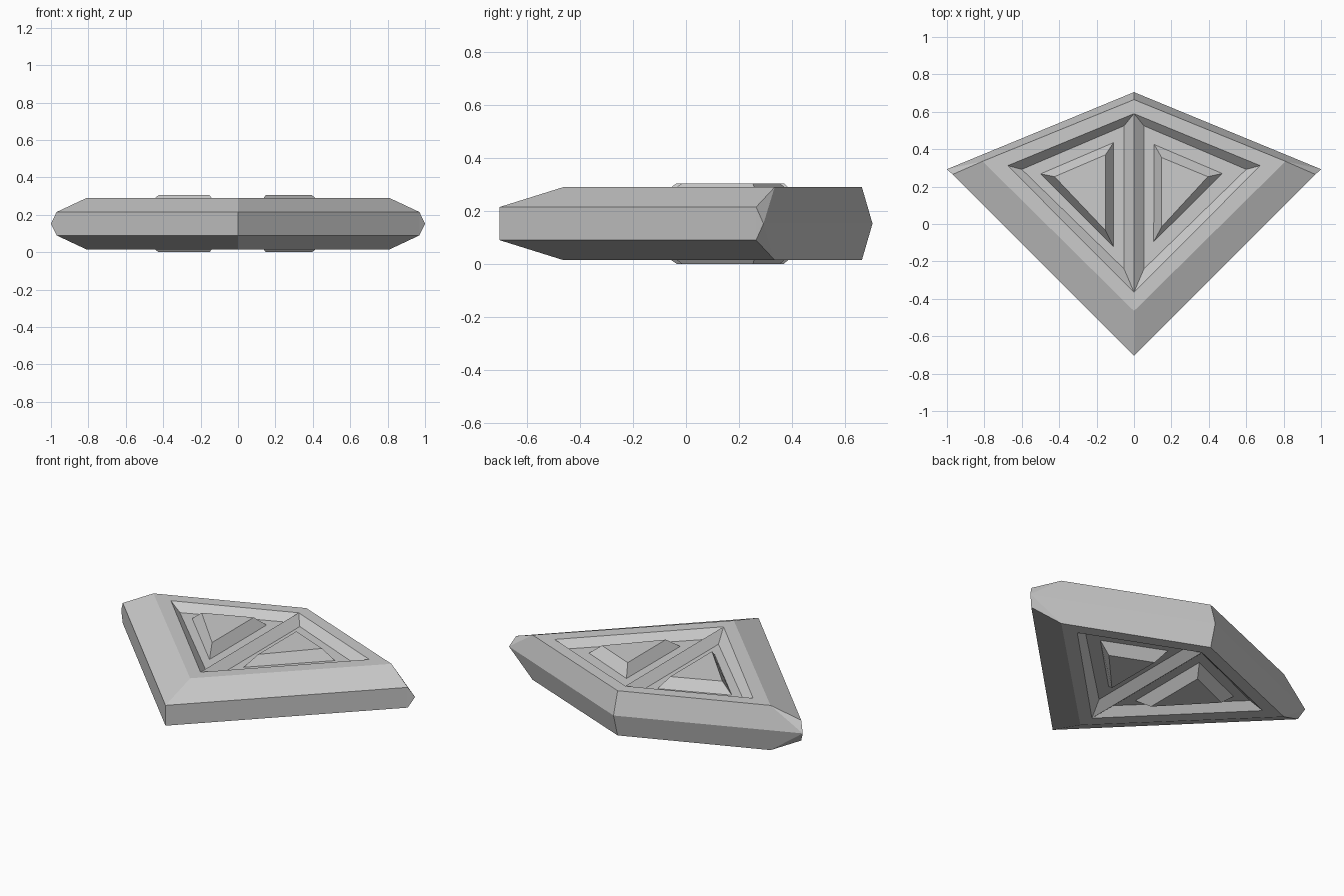
import bpy
import bmesh

old = bpy.data.objects.get("Cube")
if old:
    bpy.data.objects.remove(old, do_unlink=True)

MID = 0.1525      # height of the symmetry plane
FACE = 0.1375     # flat face above the plane
FLOOR = 0.092     # recess floor above the plane
SHOULDER = 0.0625

grey = bpy.data.materials.new("plain_grey")
grey.use_nodes = True
COLOUR = (0.6, 0.6, 0.6, 1)
grey.diffuse_color = COLOUR
grey.node_tree.nodes["Principled BSDF"].inputs["Base Color"].default_value = COLOUR


def ring(bm, points, z):
    return [bm.verts.new((x, y, z)) for x, y in points]


def bridge(bm, a, b):
    n = len(a)
    for i in range(n):
        j = (i + 1) % n
        bm.faces.new((a[i], a[j], b[j], b[i]))


def finish(bm, name, mirror_x):
    """Turn the piece into an object mirrored to the underside."""
    # Orient the open shell upward and outward before mirroring
    bmesh.ops.recalc_face_normals(bm, faces=bm.faces)
    if max(bm.faces, key=lambda f: f.calc_center_median().z).normal.z < 0:
        bmesh.ops.reverse_faces(bm, faces=bm.faces)
    mesh = bpy.data.meshes.new(name)
    bm.to_mesh(mesh)
    bm.free()
    mesh.materials.append(grey)
    ob = bpy.data.objects.new(name, mesh)
    bpy.context.collection.objects.link(ob)
    ob.location.z = MID
    mod = ob.modifiers.new("mirror", 'MIRROR')
    mod.use_axis = (mirror_x, False, True)
    mod.merge_threshold = 0.0005
    return ob


# Kite body with its bevelled rim and triangular recess, one quarter mirrored
bm = bmesh.new()
back, side, front = flat = ring(bm, [(0, 0.665), (0.81, 0.335), (0, -0.465)], FACE)
lip = ring(bm, [(0, 0.59), (0.675, 0.312), (0, -0.365)], FACE)
floor = ring(bm, [(0.053, 0.525), (0.6, 0.292), (0.053, -0.24)], FLOOR)
nose, shoulder = ring(bm, [(0, -0.705), (0.97, 0.265)], SHOULDER)
nose_mid, shoulder_mid, tip, back_tip = ring(
    bm, [(0, -0.705), (0.97, 0.265), (1, 0.293), (0, 0.705)], 0)

for i in (0, 1):
    bm.faces.new((flat[i], flat[i + 1], lip[i + 1], lip[i]))
bridge(bm, lip, floor)
bm.faces.new(floor)
bm.faces.new((front, nose, shoulder, side))
bm.faces.new((nose, nose_mid, shoulder_mid, shoulder))
bm.faces.new((shoulder, shoulder_mid, tip))
bm.faces.new((side, shoulder, tip))
bm.faces.new((back, side, tip, back_tip))
finish(bm, "kite_body", True)

# Raised bevelled triangles standing in the recesses
triangles = {
    "right_raised_triangle": (
        [(-0.11, 0.435), (-0.5, 0.268), (-0.11, -0.12)],
        [(-0.152, 0.37), (-0.425, 0.253), (-0.152, -0.035)]),
    "left_raised_triangle": (
        [(0.108, 0.425), (0.472, 0.27), (0.105, -0.095)],
        [(0.148, 0.355), (0.395, 0.253), (0.148, -0.015)]),
}
for name, (base, top) in triangles.items():
    bm = bmesh.new()
    low = ring(bm, base, FLOOR)
    high = ring(bm, top, MID)
    bridge(bm, low, high)
    bm.faces.new(high)
    finish(bm, name, False)
